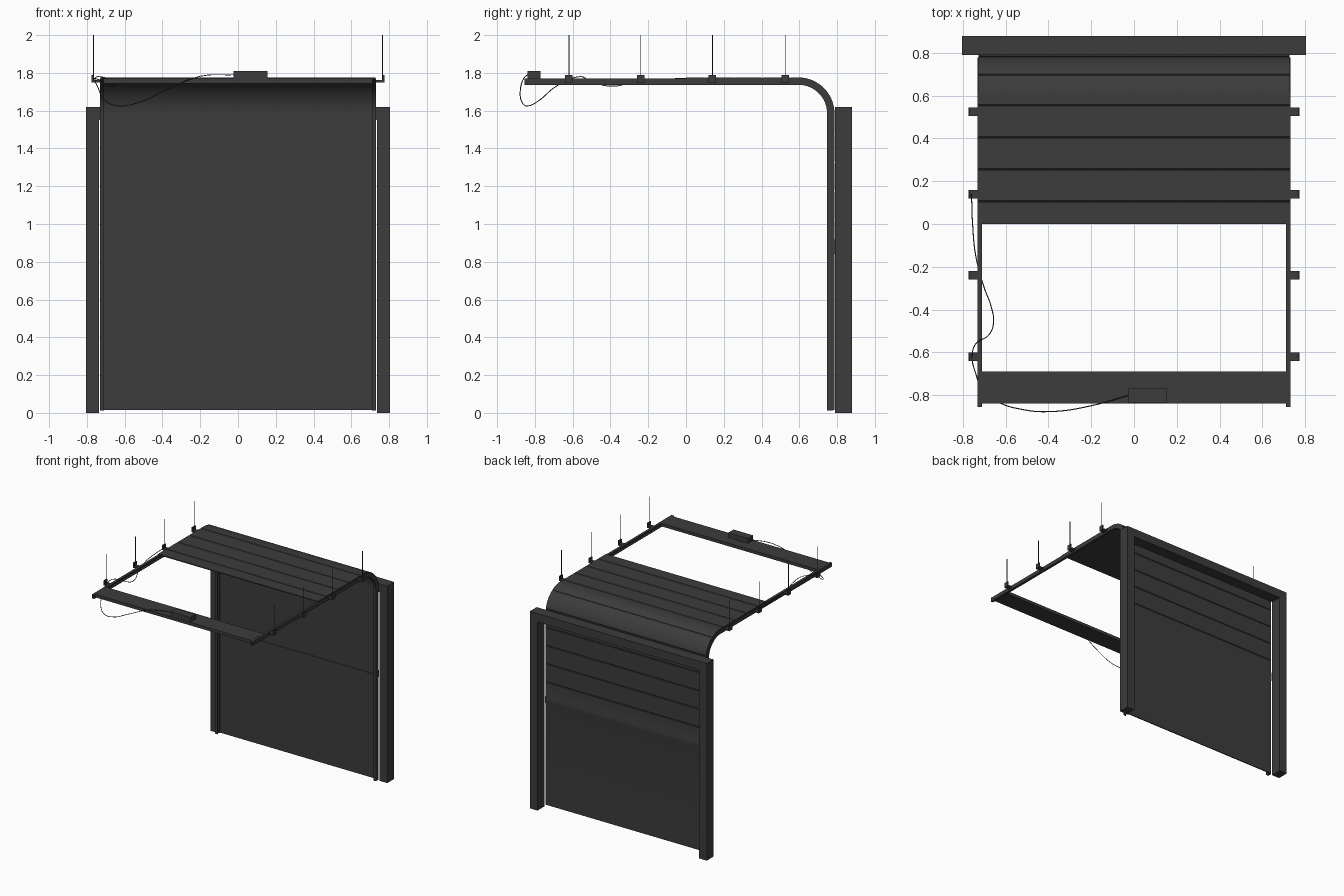
import bpy, bmesh, math

if "Cube" in bpy.data.objects:
    bpy.data.objects.remove(bpy.data.objects["Cube"])

def material(name, v):
    m = bpy.data.materials.new(name)
    m.diffuse_color = (v, v, v, 1)
    m.use_nodes = True
    m.node_tree.nodes["Principled BSDF"].inputs["Base Color"].default_value = m.diffuse_color
    return m

CHARCOAL = material("charcoal", 0.045)

def finish(name, bm, smooth=False):
    bmesh.ops.recalc_face_normals(bm, faces=bm.faces)
    me = bpy.data.meshes.new(name)
    bm.to_mesh(me)
    bm.free()
    ob = bpy.data.objects.new(name, me)
    bpy.context.collection.objects.link(ob)
    me.materials.append(CHARCOAL)
    if smooth:
        bpy.ops.object.select_all(action='DESELECT')
        ob.select_set(True)
        bpy.context.view_layer.objects.active = ob
        bpy.ops.object.shade_smooth_by_angle(angle=math.radians(25))
    return ob

def box(name, x, y, z):
    bm = bmesh.new()
    bmesh.ops.create_cube(bm, size=1)
    for v in bm.verts:
        v.co = [(a + b) / 2 + c * (b - a) for c, (a, b) in zip(v.co, (x, y, z))]
    return finish(name, bm)

def strip(name, x0, x1, outer, inner):
    """Solid band between two y-z paths, extruded along x."""
    bm = bmesh.new()
    rings = [[bm.verts.new((x, *p)) for x, p in ((x0, o), (x1, o), (x1, i), (x0, i))]
             for o, i in zip(outer, inner)]
    for a, b in zip(rings, rings[1:]):
        for k in range(4):
            bm.faces.new((a[k], a[(k + 1) % 4], b[(k + 1) % 4], b[k]))
    bm.faces.new(rings[0])
    bm.faces.new(rings[-1])
    return finish(name, bm, True)

def tube(name, points, radius, kind='POLY'):
    cu = bpy.data.curves.new(name, 'CURVE')
    cu.dimensions = '3D'
    cu.bevel_depth = radius
    cu.bevel_resolution = 1
    cu.use_fill_caps = True
    if kind == 'POLY':
        sp = cu.splines.new('POLY')
        sp.points.add(len(points) - 1)
        for p, c in zip(sp.points, points):
            p.co = (*c, 1)
    else:
        sp = cu.splines.new('BEZIER')
        sp.resolution_u = 6
        sp.bezier_points.add(len(points) - 1)
        for p, c in zip(sp.bezier_points, points):
            p.co = c
            p.handle_left_type = p.handle_right_type = 'AUTO'
    cu.materials.append(CHARCOAL)
    ob = bpy.data.objects.new(name, cu)
    bpy.context.collection.objects.link(ob)

# Shared bend of door and tracks
CY, CZ = 0.595, 1.585

def bend(r, z0, y1, n=16):
    arc = [(CY + r * math.cos(t * math.pi / 2 / n), CZ + r * math.sin(t * math.pi / 2 / n))
           for t in range(n + 1)]
    return [(CY + r, z0)] + arc + [(y1, CZ + r)]

# Door frame: posts and lintel
for side, s in (("left", -1), ("right", 1)):
    box(side + "_post", sorted((s * 0.735, s * 0.805)), (0.79, 0.88), (0, 1.62))
box("lintel", (-0.735, 0.735), (0.79, 0.88), (1.55, 1.62))

# Sectional door following the bend, with shallow seams and one rib
R, THICK, Z0 = 0.191, 0.008, 0.015
L1 = CZ - Z0
L2 = R * math.pi / 2
L3 = CY

def door_point(s, off):
    if s <= L1:
        return (CY + R + off, Z0 + s)
    if s <= L1 + L2:
        a = (s - L1) / R
        return (CY + (R + off) * math.cos(a), CZ + (R + off) * math.sin(a))
    return (CY - (s - L1 - L2), CZ + R + off)

samples = {0: 0, L1 + L2 + L3: 0}
for k in range(17):
    samples[L1 + L2 * k / 16] = 0
for k in range(10):
    c = 1.01 + 0.15 * k
    samples.update({c - 0.004: 0, c: -0.003, c + 0.004: 0})
samples.update({0.82: 0, 0.85: 0.006, 0.88: 0.006, 0.91: 0})
order = sorted(samples)
strip("door", -0.728, 0.728,
      [door_point(s, samples[s]) for s in order],
      [door_point(s, -THICK) for s in order])
box("door_seam_strip", (-0.71, 0.71), (0.774, 0.779), (0.865, 0.873))

# Channel tracks, hangers and rods
for side, s in (("left", -1), ("right", 1)):
    for part, xa, xb, ro, ri in (("web", 0.724, 0.731, 0.184, 0.152),
                                 ("outer_flange", 0.71, 0.7245, 0.184, 0.179),
                                 ("inner_flange", 0.71, 0.7245, 0.157, 0.152)):
        strip(f"{side}_track_{part}", s * xa, s * xb,
              bend(ro, 0.012, -0.855), bend(ri, 0.012, -0.855))
    for i, y in enumerate((-0.62, -0.24, 0.14, 0.525)):
        n = f"{side}_hanger_{i}"
        box(n + "_base", sorted((s * 0.73, s * 0.775)), (y - 0.02, y + 0.02), (1.75, 1.762))
        box(n + "_upright", sorted((s * 0.766, s * 0.775)), (y - 0.02, y + 0.02), (1.75, 1.79))
        tube(n + "_rod", [(s * 0.765, y, 1.755), (s * 0.765, y, 2.0)], 0.0025)

# Rear cross bar and motor box
box("cross_bar", (-0.711, 0.711), (-0.84, -0.69), (1.745, 1.77))
box("motor_box", (-0.025, 0.155), (-0.838, -0.77), (1.768, 1.81))

# Hanging cable from motor to left track
tube("cable", [(-.02, -.80, 1.79), (-.2, -.85, 1.782), (-.38, -.877, 1.71),
               (-.52, -.868, 1.645), (-.64, -.83, 1.626), (-.71, -.77, 1.66),
               (-.74, -.7, 1.72), (-.757, -.62, 1.765), (-.74, -.56, 1.78),
               (-.68, -.52, 1.765), (-.657, -.46, 1.74), (-.67, -.38, 1.73),
               (-.70, -.3, 1.745), (-.74, -.15, 1.765), (-.755, 0, 1.77),
               (-.76, .14, 1.77)], 0.0025, 'BEZIER')
